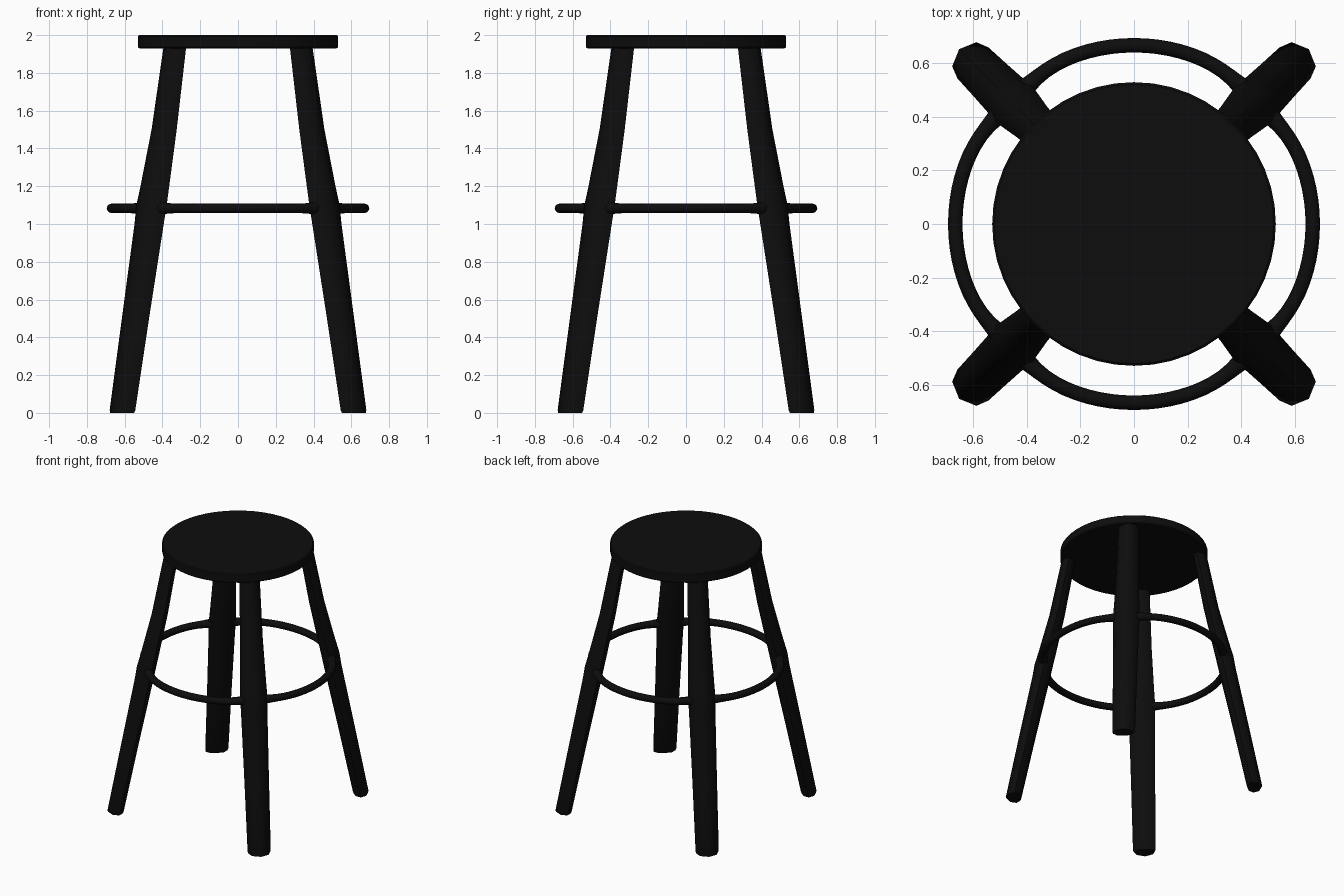
import bpy, bmesh
from math import sin, cos, pi, exp, radians

if "Cube" in bpy.data.objects:
    bpy.data.objects.remove(bpy.data.objects["Cube"])

black = bpy.data.materials.new("black_paint")
black.diffuse_color = (0.004, 0.004, 0.004, 1)
black.use_nodes = True
black.node_tree.nodes["Principled BSDF"].inputs["Base Color"].default_value = black.diffuse_color


def loft(name, rings, closed=False, angle=40):
    """Skin a list of equal-length point rings into a mesh object."""
    bm = bmesh.new()
    loops = [[bm.verts.new(p) for p in ring] for ring in rings]
    n = len(loops[0])
    pairs = list(zip(loops, loops[1:]))
    if closed:
        pairs.append((loops[-1], loops[0]))
    else:
        bm.faces.new(loops[0])
        bm.faces.new(loops[-1])
    for a, b in pairs:
        for i in range(n):
            j = (i + 1) % n
            bm.faces.new((a[i], a[j], b[j], b[i]))
    bmesh.ops.recalc_face_normals(bm, faces=bm.faces)
    mesh = bpy.data.meshes.new(name)
    bm.to_mesh(mesh)
    bm.free()
    mesh.materials.append(black)
    ob = bpy.data.objects.new(name, mesh)
    bpy.context.collection.objects.link(ob)
    bpy.ops.object.select_all(action='DESELECT')
    ob.select_set(True)
    bpy.context.view_layer.objects.active = ob
    bpy.ops.object.shade_smooth_by_angle(angle=radians(angle))
    return ob


# Seat: thin disc with softened rims
seat_profile = [(0.522, 1.93), (0.53, 1.937), (0.53, 1.993), (0.522, 2.0)]
loft("seat", [[(r * cos(2 * pi * i / 48), r * sin(2 * pi * i / 48), z)
               for i in range(48)] for r, z in seat_profile])

# Legs: flattened section (sideways, outward), swelling where the ring joins
half = [(0.064, 0.028), (0.082, -0.018), (0.05, -0.05)]
section = [(0, 0.055)] + half + [(0, -0.055)] + [(-s, d) for s, d in reversed(half)]
stations = [  # height, distance from centre, section scale
    (0.0, 0.871, 0.93), (0.014, 0.869, 1.0), (0.5, 0.772, 1.06),
    (1.0, 0.670, 1.14), (1.1, 0.652, 1.18), (1.2, 0.627, 1.12),
    (1.5, 0.557, 0.98), (1.95, 0.474, 0.88)]
for k, name in enumerate(("back_right", "back_left", "front_left", "front_right")):
    a = pi / 4 + k * pi / 2
    rings = [[((r + d * f) * cos(a) - s * f * sin(a),
               (r + d * f) * sin(a) + s * f * cos(a), z)
              for s, d in section] for z, r, f in stations]
    loft(name + "_leg", rings, angle=50)

# Foot ring: dips inward and thickens at each leg
ring = []
for i in range(96):
    a = 2 * pi * i / 96
    gap = (a % (pi / 2)) - pi / 4
    radius = 0.668 - 0.022 * exp(-(gap / radians(14)) ** 2)
    flare = 0.016 * exp(-(gap / radians(8)) ** 2)
    ring.append([((radius + (0.027 + flare) * cos(t)) * cos(a),
                  (radius + (0.027 + flare) * cos(t)) * sin(a),
                  1.083 + (0.025 + flare) * sin(t))
                 for t in (2 * pi * j / 12 for j in range(12))])
loft("foot_ring", ring, closed=True)
